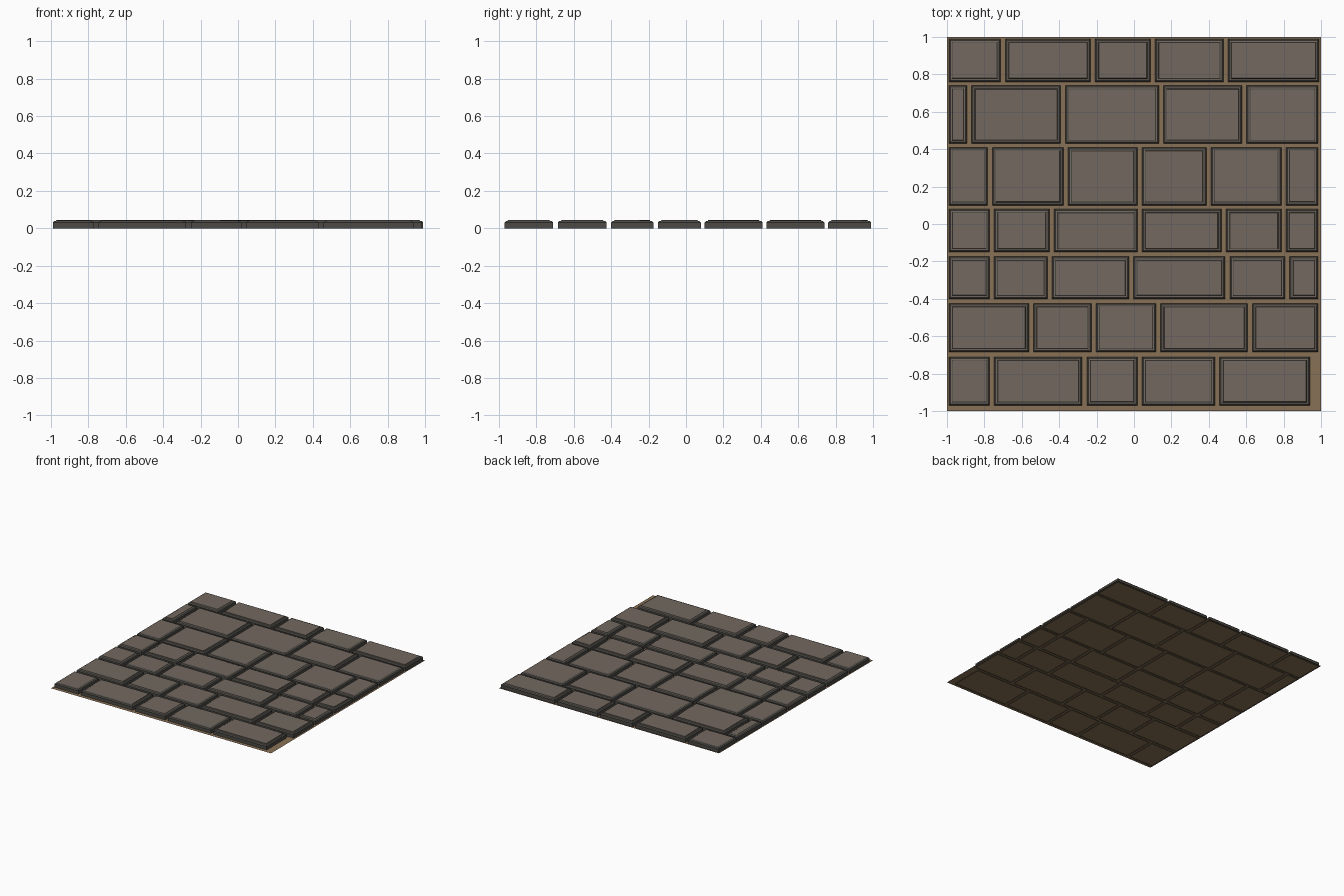
import bpy, bmesh, random

random.seed(4)
cube = bpy.data.objects.get("Cube")
if cube:
    bpy.data.objects.remove(cube, do_unlink=True)


def material(name, rgb):
    m = bpy.data.materials.new(name)
    m.use_nodes = True
    m.diffuse_color = (*rgb, 1)
    bsdf = m.node_tree.nodes["Principled BSDF"]
    bsdf.inputs["Base Color"].default_value = (*rgb, 1)
    bsdf.inputs["Roughness"].default_value = 0.9
    return m


STONE = material("stone grey brown", (0.17, 0.14, 0.115))
EDGE = material("dark stone edge", (0.07, 0.068, 0.06))
GROUT = material("sandy grout", (0.25, 0.165, 0.092))


def make_object(name, bm, mats):
    mesh = bpy.data.meshes.new(name)
    bm.to_mesh(mesh)
    bm.free()
    for m in mats:
        mesh.materials.append(m)
    obj = bpy.data.objects.new(name, mesh)
    bpy.context.collection.objects.link(obj)
    return obj


# Inset, height and material of each ring of a paving stone
PROFILE = [(0, 0, 1), (0, 0.031, 1), (0.008, 0.039, 1),
           (0.016, 0.040, 0), (0.020, 0.043, 1)]


def add_stone(bm, x0, x1, y0, y1):
    rings = []
    for inset, z, mat in PROFILE:
        a, b, c, d = x0 + inset, x1 - inset, y0 + inset, y1 - inset
        ring = [bm.verts.new((x, y, z)) for x, y in
                ((a, c), (b, c), (b, d), (a, d))]
        if rings:
            low = rings[-1]
            for i in range(4):
                j = (i + 1) % 4
                f = bm.faces.new((low[i], low[j], ring[j], ring[i]))
                f.material_index = mat
        rings.append(ring)
    # Slightly uneven worn top
    for v in rings[-1]:
        v.co.z += random.uniform(-0.0015, 0.002)
    bm.faces.new(rings[-1])


# Rows: front edge, back edge, joint centres, right end
ROWS = [
    (-0.97, -0.71, (-0.76, -0.265, 0.03, 0.445), 0.94),
    (-0.685, -0.425, (-0.55, -0.215, 0.13, 0.62), 0.985),
    (-0.40, -0.175, (-0.76, -0.45, -0.015, 0.50, 0.82), 0.985),
    (-0.15, 0.08, (-0.76, -0.44, 0.03, 0.48, 0.80), 0.985),
    (0.10, 0.41, (-0.77, -0.365, 0.03, 0.40, 0.80), 0.985),
    (0.43, 0.74, (-0.88, -0.38, 0.145, 0.59), 0.985),
    (0.76, 0.99, (-0.70, -0.22, 0.10, 0.49), 0.99),
]
GAP = 0.0125

for number, (y0, y1, joints, end) in enumerate(ROWS, 1):
    bm = bmesh.new()
    starts = [-0.99] + [j + GAP for j in joints]
    ends = [j - GAP for j in joints] + [end]
    for x0, x1 in zip(starts, ends):
        add_stone(bm, x0, x1, y0, y1)
    make_object(f"paving_row_{number}", bm, (STONE, EDGE))

# Grout sheet under the stones
bm = bmesh.new()
bmesh.ops.create_grid(bm, x_segments=1, y_segments=1, size=1)
sheet = make_object("grout_sheet", bm, (GROUT,))
sheet.location.z = 0.004
